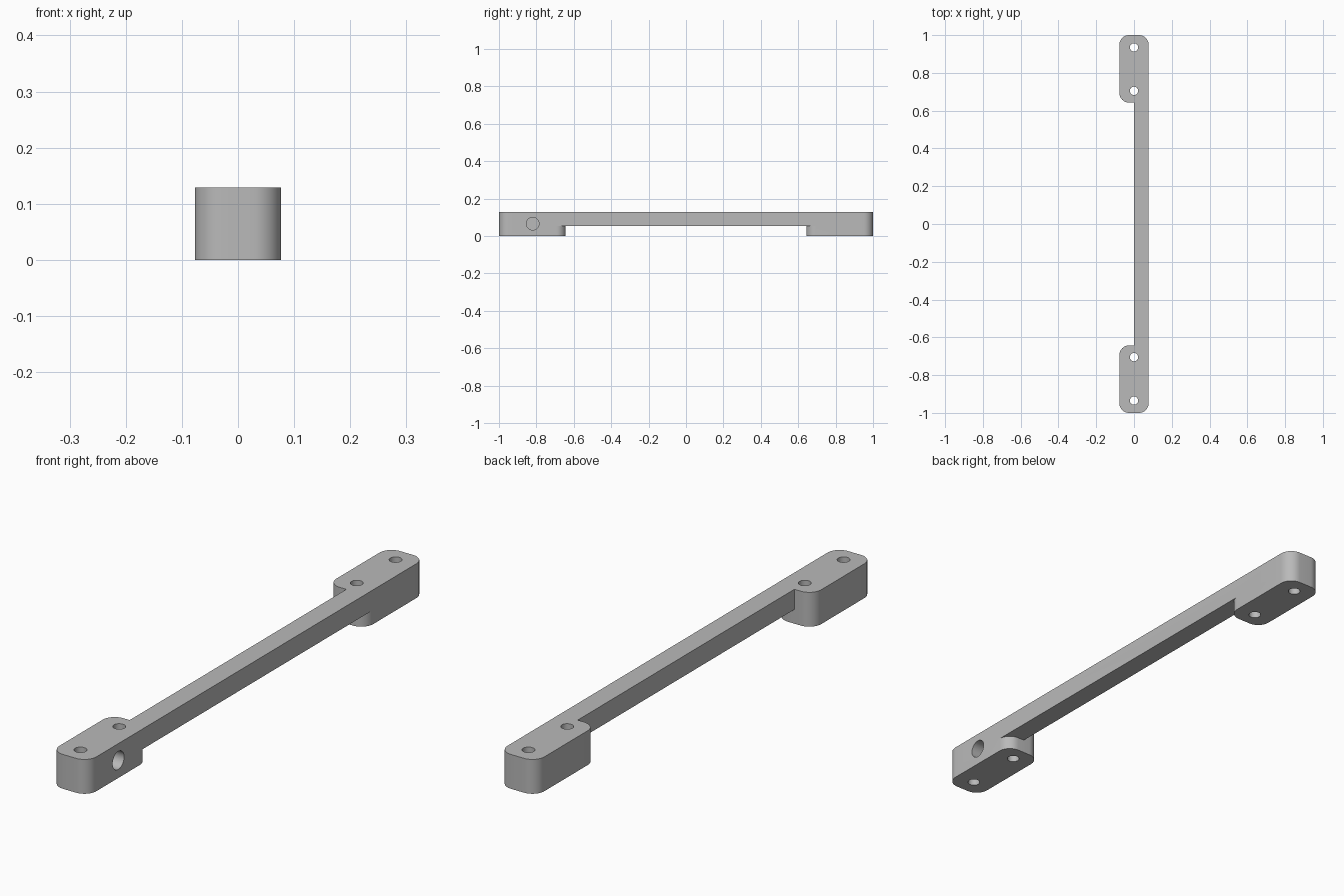
import bpy
import bmesh
import math
from mathutils import Matrix, Vector

HALF_W, HEIGHT, BAR_Z = 0.077, 0.129, 0.053
BLOCK_LEN, CORNER = 0.357, 0.05

cube = bpy.data.objects.get("Cube")
if cube:
    bpy.data.objects.remove(cube, do_unlink=True)

grey = bpy.data.materials.new("plain grey")
grey.use_nodes = True
colour = (0.49, 0.49, 0.49, 1)
grey.diffuse_color = colour
grey.node_tree.nodes["Principled BSDF"].inputs["Base Color"].default_value = colour


def add_object(name, bm):
    bmesh.ops.recalc_face_normals(bm, faces=bm.faces)
    mesh = bpy.data.meshes.new(name)
    bm.to_mesh(mesh)
    bm.free()
    mesh.materials.append(grey)
    obj = bpy.data.objects.new(name, mesh)
    bpy.context.collection.objects.link(obj)
    return obj


def box(name, low, high, corner=0):
    """Box between two points, with optional rounded vertical corners."""
    low, high = Vector(low), Vector(high)
    bm = bmesh.new()
    bmesh.ops.create_cube(bm, size=1)
    bmesh.ops.scale(bm, vec=high - low, verts=bm.verts)
    bmesh.ops.translate(bm, vec=(low + high) / 2, verts=bm.verts)
    if corner:
        upright = [e for e in bm.edges
                   if abs(e.verts[0].co.z - e.verts[1].co.z) > 0.01]
        bmesh.ops.bevel(bm, geom=upright, offset=corner, segments=12,
                        profile=0.5, affect='EDGES')
    return add_object(name, bm)


def drill(name, centre, radius, depth, along_x=False):
    """Cylinder used to cut a hole."""
    bm = bmesh.new()
    bmesh.ops.create_cone(bm, cap_ends=True, segments=40, radius1=radius,
                          radius2=radius, depth=depth)
    if along_x:
        bmesh.ops.rotate(bm, verts=bm.verts,
                         matrix=Matrix.Rotation(math.pi / 2, 3, 'Y'))
    bmesh.ops.translate(bm, vec=centre, verts=bm.verts)
    return add_object(name, bm)


def combine(target, tool, operation):
    """Apply a boolean and discard the tool."""
    tool.hide_render = True
    mod = target.modifiers.new("boolean", 'BOOLEAN')
    mod.operation, mod.solver, mod.object = operation, 'EXACT', tool
    bpy.context.view_layer.objects.active = target
    bpy.ops.object.modifier_apply(modifier=mod.name)
    bpy.data.objects.remove(tool, do_unlink=True)


# Raised bar joining the two mounting blocks along one side
handle = box("handle", (0, -0.9, BAR_Z), (HALF_W, 0.9, HEIGHT))

# Rounded mounting block at each end
for side in (-1, 1):
    ends = sorted((side, side * (1 - BLOCK_LEN)))
    block = box("mounting_block", (-HALF_W, ends[0], 0),
                (HALF_W, ends[1], HEIGHT), CORNER)
    combine(handle, block, 'UNION')

# Vertical screw holes
for side in (-1, 1):
    for y in (0.935, 0.705):
        combine(handle, drill("screw_hole", (0, side * y, HEIGHT / 2),
                              0.022, 0.4), 'DIFFERENCE')

# Blind side hole in the front block
combine(handle, drill("side_hole", (HALF_W, -0.82, 0.066), 0.034, 0.21, True),
        'DIFFERENCE')

bpy.ops.object.select_all(action='DESELECT')
handle.select_set(True)
bpy.context.view_layer.objects.active = handle
bpy.ops.object.shade_smooth_by_angle(angle=math.radians(30))
